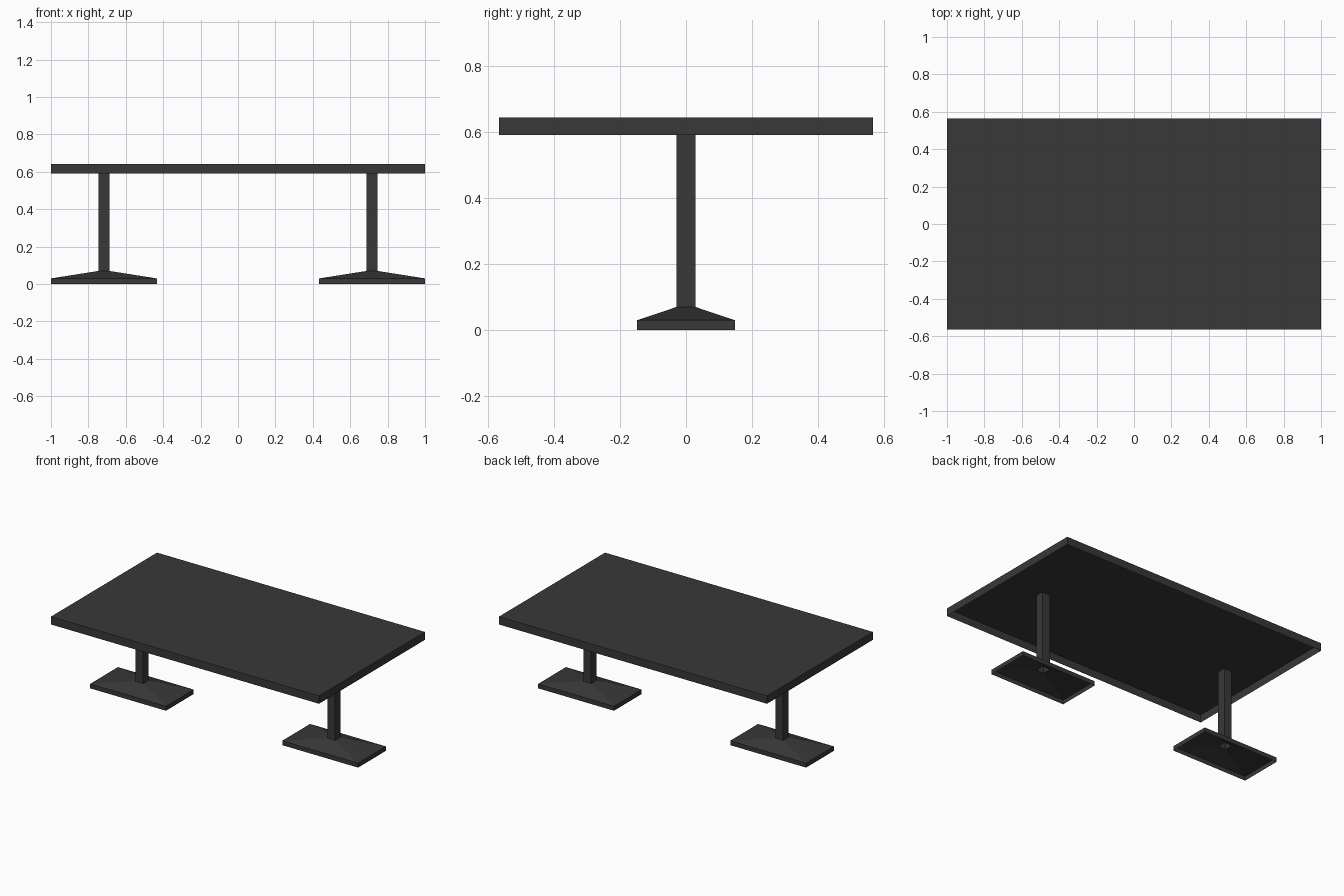
import bpy, bmesh

if "Cube" in bpy.data.objects:
    bpy.data.objects.remove(bpy.data.objects["Cube"])

mat = bpy.data.materials.new("charcoal")
mat.diffuse_color = (0.04, 0.04, 0.04, 1)
mat.use_nodes = True
mat.node_tree.nodes["Principled BSDF"].inputs["Base Color"].default_value = mat.diffuse_color


def shell(name, cx, rings, cap):
    """Rectangular shell lofted through (half_x, half_y, z) rings, open at the bottom."""
    bm = bmesh.new()
    loops = [[bm.verts.new((cx + sx * hx, sy * hy, z))
              for sx, sy in ((-1, -1), (1, -1), (1, 1), (-1, 1))]
             for hx, hy, z in rings]
    for a, b in zip(loops, loops[1:]):
        for i in range(4):
            j = (i + 1) % 4
            bm.faces.new((a[i], a[j], b[j], b[i]))
    if cap:
        bm.faces.new(loops[-1])
    me = bpy.data.meshes.new(name)
    bm.to_mesh(me)
    bm.free()
    me.materials.append(mat)
    ob = bpy.data.objects.new(name, me)
    bpy.context.collection.objects.link(ob)


# Table top: thin panel with a skirt, hollow underneath
shell("table_top", 0, [(1, 0.565, 0.59), (1, 0.565, 0.643)], True)

# Two pedestals: hollow sloped foot and square post
for side, s in (("left", -1), ("right", 1)):
    cx = 0.717 * s
    shell(side + "_foot", cx,
          [(0.283, 0.148, 0), (0.283, 0.148, 0.03), (0.029, 0.029, 0.07)], False)
    shell(side + "_post", cx, [(0.029, 0.029, 0.07), (0.029, 0.029, 0.59)], False)
